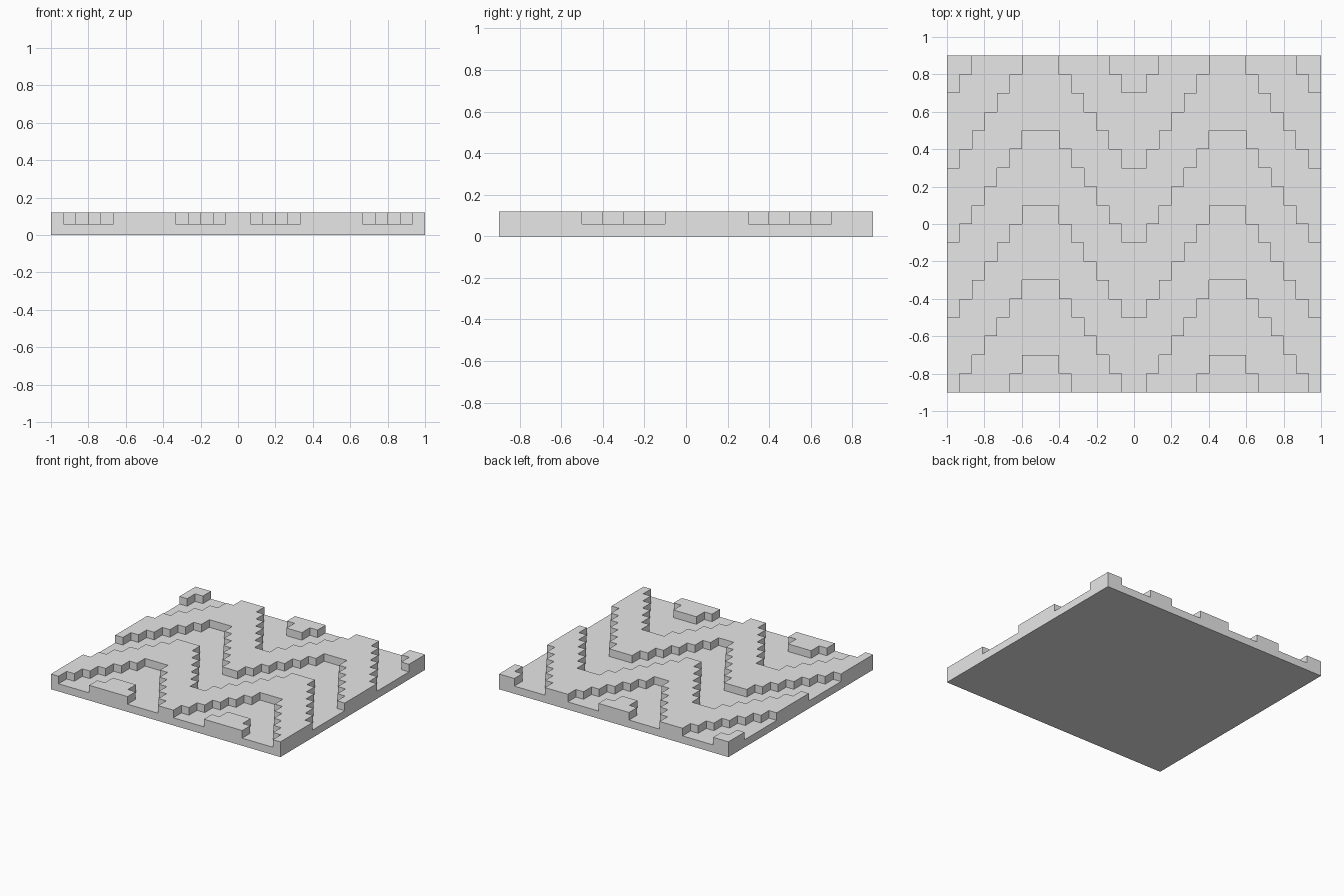
import bpy
import bmesh

WIDTH, DEPTH = 2.0, 1.8
COLS, ROWS = 30, 18
BASE, RELIEF = 0.06, 0.06
PERIOD = 15      # columns in one zigzag
BAND = 4         # rows in one chevron band

cube = bpy.data.objects.get("Cube")
if cube:
    bpy.data.objects.remove(cube, do_unlink=True)

# Plain grey
grey = bpy.data.materials.new("light_grey")
grey.use_nodes = True
colour = (0.8, 0.8, 0.8, 1)
grey.diffuse_color = colour
grey.node_tree.nodes["Principled BSDF"].inputs["Base Color"].default_value = colour


def is_raised(col, row):
    """Stepped zigzag with flat peaks, repeated as alternating bands."""
    k = col % PERIOD
    shift = min(k, PERIOD - 1 - k, 6)
    return (row - shift) % (2 * BAND) < BAND


def raise_faces(bm, faces, height):
    new = bmesh.ops.extrude_face_region(bm, geom=faces)["geom"]
    verts = [v for v in new if isinstance(v, bmesh.types.BMVert)]
    bmesh.ops.translate(bm, verts=verts, vec=(0, 0, height))
    return [f for f in new if isinstance(f, bmesh.types.BMFace)]


# Flat tile grid, extruded into a slab
bm = bmesh.new()
bmesh.ops.create_grid(bm, x_segments=COLS, y_segments=ROWS, size=1)
bmesh.ops.scale(bm, vec=(WIDTH / 2, DEPTH / 2, 1), verts=bm.verts)
top = raise_faces(bm, bm.faces[:], BASE)
if not any(v.co.z < BASE / 2 for f in bm.faces for v in f.verts if len(f.verts) == 4):
    raise RuntimeError("slab missing")

# Close the underside if the extrusion left it open
rim = [e for e in bm.edges if e.is_boundary]
if rim:
    bmesh.ops.contextual_create(bm, geom=rim)

# Raised chevron bands
bands = []
for f in top:
    c = f.calc_center_median()
    col = int((c.x / WIDTH + 0.5) * COLS)
    row = int((c.y / DEPTH + 0.5) * ROWS)
    if is_raised(col, row):
        bands.append(f)
raise_faces(bm, bands, RELIEF)

# Merge coplanar tiles into clean flat faces
bmesh.ops.recalc_face_normals(bm, faces=bm.faces)
bmesh.ops.dissolve_limit(bm, angle_limit=0.01, verts=bm.verts, edges=bm.edges)

mesh = bpy.data.meshes.new("chevron_tile")
bm.to_mesh(mesh)
bm.free()
mesh.materials.append(grey)
tile = bpy.data.objects.new("chevron_tile", mesh)
bpy.context.collection.objects.link(tile)
